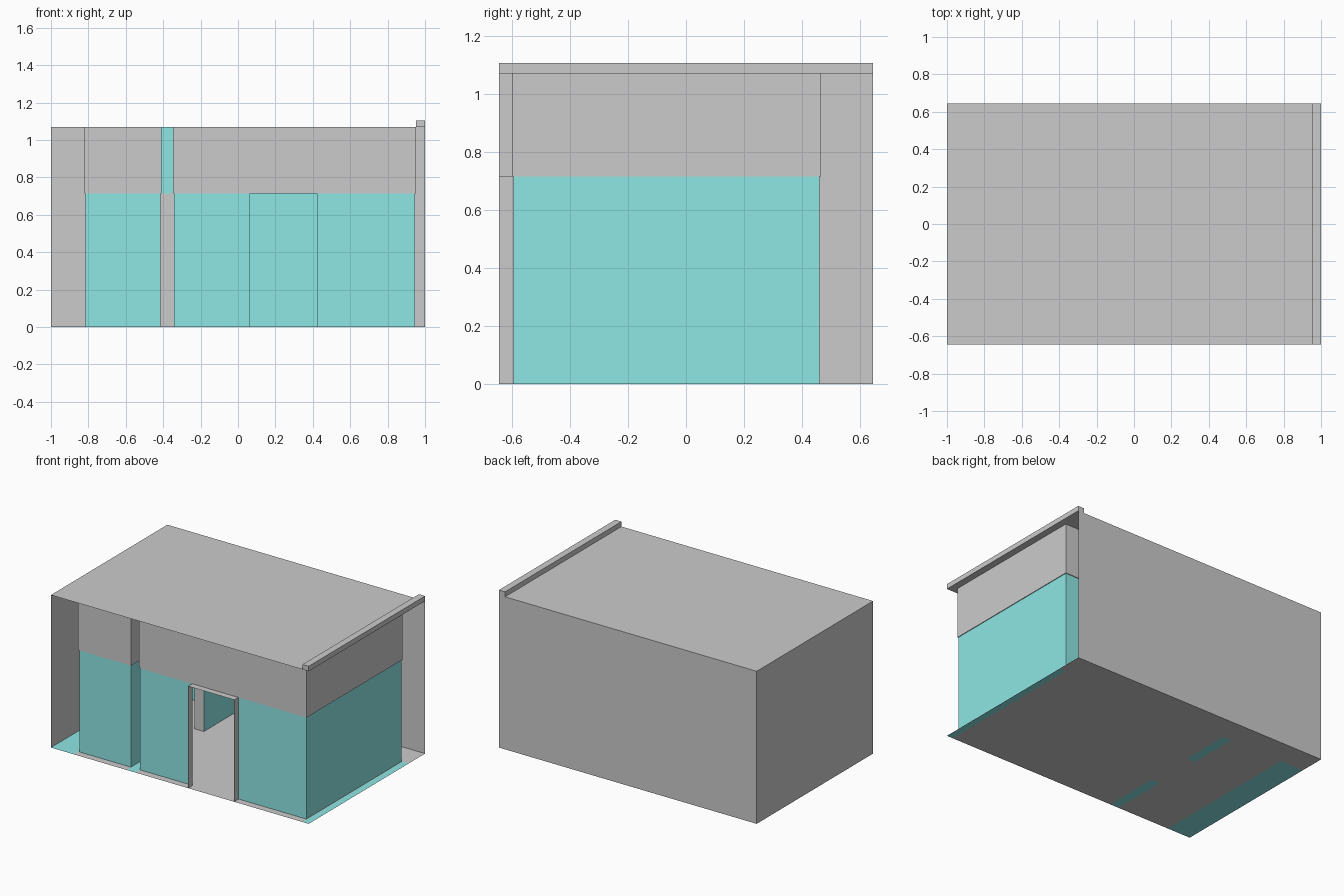
import bpy, bmesh

if "Cube" in bpy.data.objects:
    bpy.data.objects.remove(bpy.data.objects["Cube"])

glass_mat = bpy.data.materials.new("tinted_glass")
glass_mat.diffuse_color = (0.27, 0.8, 0.78, 1)
glass_mat.use_nodes = True
glass_mat.node_tree.nodes["Principled BSDF"].inputs["Base Color"].default_value = glass_mat.diffuse_color

FLOOR, HEAD, ROOF = 0.0, 0.715, 1.07
Y0, Y1 = -0.645, 0.645


def sheet_object(name, quads, glass=False):
    """Object made of single-sheet quads."""
    bm = bmesh.new()
    for q in quads:
        bm.faces.new([bm.verts.new(p) for p in q])
    bmesh.ops.remove_doubles(bm, verts=bm.verts, dist=1e-5)
    me = bpy.data.meshes.new(name)
    bm.to_mesh(me)
    bm.free()
    ob = bpy.data.objects.new(name, me)
    bpy.context.collection.objects.link(ob)
    if glass:
        me.materials.append(glass_mat)
    return ob


def wall(a, b, z0, z1):
    """Upright panel from a to b; outside is on the right of travel."""
    return [(*a, z0), (*b, z0), (*b, z1), (*a, z1)]


def flat(x0, x1, y0, y1, z):
    return [(x0, y0, z), (x1, y0, z), (x1, y1, z), (x0, y1, z)]


def ring(x0, x1, y0, y1, z0, z1):
    c = [(x0, y0), (x1, y0), (x1, y1), (x0, y1)]
    return [wall(c[i], c[(i + 1) % 4], z0, z1) for i in range(4)]


# Outer shell: roof, back wall, left wall
sheet_object("roof", [flat(-1, 1, Y0, Y1, ROOF)])
sheet_object("back_wall", [wall((1, Y1), (-1, Y1), FLOOR, ROOF)])
sheet_object("left_wall", [wall((-1, Y1), (-1, Y0), FLOOR, ROOF)])

# Raised roof edge on the right
sheet_object("parapet", ring(0.952, 1, Y0, Y1, ROOF, 1.105)
             + [flat(0.952, 1, Y0, Y1, 1.105), flat(0.952, 1, Y0, Y1, ROOF)[::-1]])

# Floor grid: tinted strips beside and between the rooms
P0, P1 = -0.24, 0.11
xs = [-1, -0.82, -0.412, -0.345, 0.952, 1]
ys = [Y0, P0, P1, 0.465, Y1]
grey, tint = [], []
for i in range(5):
    for j in range(4):
        tinted = i % 2 == 0 and j < 3 and (i, j) != (2, 1)
        (tint if tinted else grey).append(
            flat(xs[i], xs[i + 1], ys[j], ys[j + 1], FLOOR))
sheet_object("floor", grey)
sheet_object("tinted_floor", tint, True)

# Glazed rooms, open at the doorway and the linking passage
G0, G1 = -0.595, 0.46
LX0, LX1, RX0, RX1 = -0.815, -0.415, -0.342, 0.947
D0, D1 = 0.065, 0.422


def path_walls(pts):
    return [wall(a, b, FLOOR, HEAD) for a, b in zip(pts, pts[1:])]


sheet_object("left_room_glass", path_walls(
    [(LX1, P1), (LX1, G1), (LX0, G1), (LX0, G0), (LX1, G0), (LX1, P0)]), True)
sheet_object("right_room_glass",
             path_walls([(D1, G0), (RX1, G0), (RX1, G1), (RX0, G1), (RX0, P1)])
             + path_walls([(RX0, P0), (RX0, G0), (D0, G0)]), True)

# Upper fascia over each room, with ceiling
for name, x0, x1 in (("left", -0.82, -0.41), ("right", -0.347, 0.952)):
    sheet_object(name + "_fascia", ring(x0, x1, -0.6, 0.465, HEAD, ROOF)
                 + [flat(x0, x1, -0.6, 0.465, HEAD)[::-1]])

# Doorway surround projecting from the front glass
sheet_object("door_surround", [
    wall((D0, G0), (D0, Y0), FLOOR, HEAD),
    wall((D1, Y0), (D1, G0), FLOOR, HEAD),
    flat(D0, D1, Y0, G0, HEAD)])

# Passage between the rooms, with glazing above it
sheet_object("passage", [
    wall((LX1, P0), (RX0, P0), FLOOR, HEAD),
    wall((RX0, P1), (LX1, P1), FLOOR, HEAD),
    flat(LX1, RX0, P0, P1, HEAD)])
sheet_object("passage_upper_glass", [
    wall((-0.41, P0), (-0.347, P0), HEAD, ROOF),
    wall((-0.347, P1), (-0.41, P1), HEAD, ROOF)], True)
